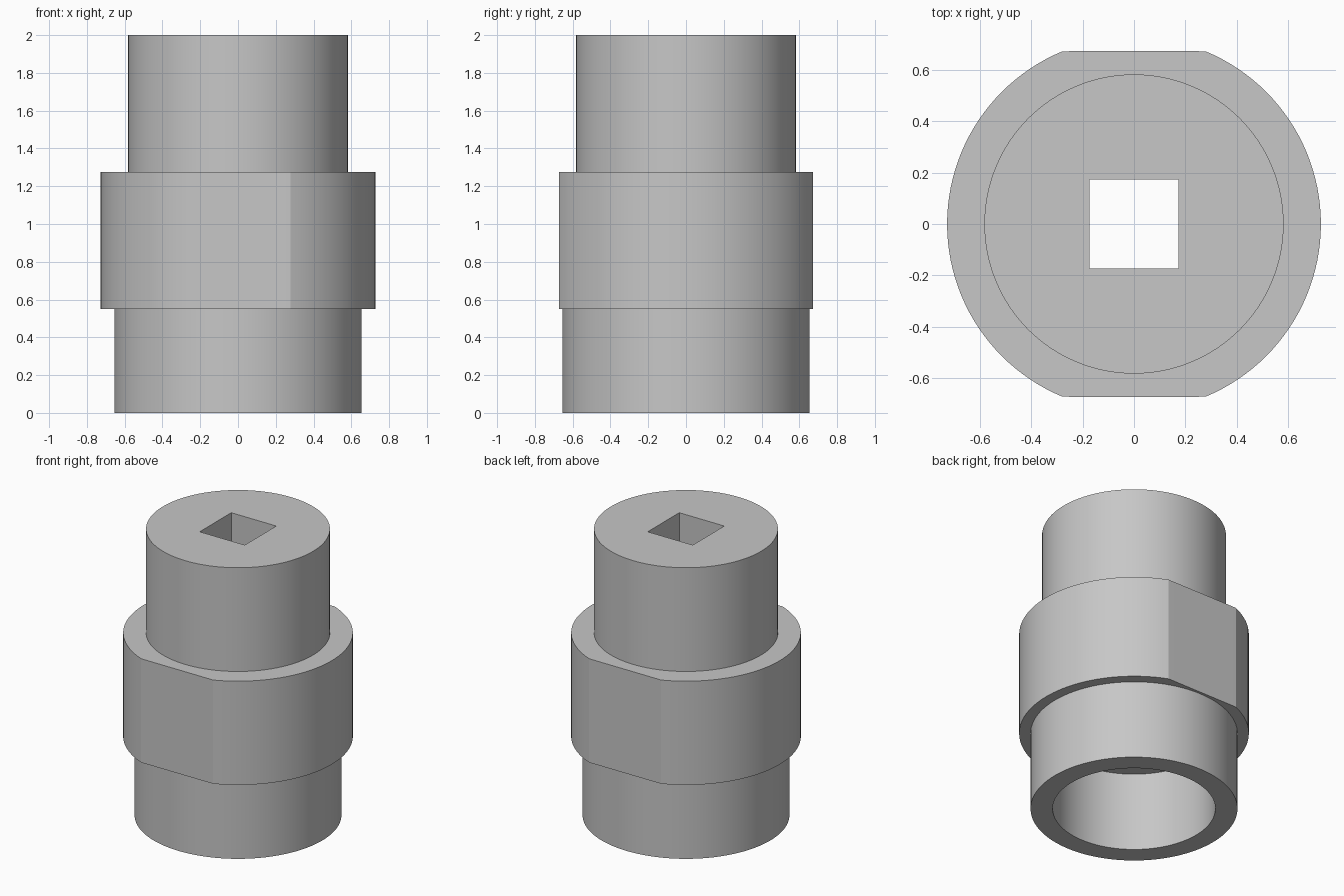
import bpy
import bmesh
from math import cos, sin, pi, radians

if "Cube" in bpy.data.objects:
    bpy.data.objects.remove(bpy.data.objects["Cube"], do_unlink=True)

SIDES = 128          # divisible by 8, so the square section gets true corners
FLAT_Y = 0.672       # distance of the wrench flats from the axis


def round_section(radius, flat=None):
    """Circle, optionally cut by two flats facing front and back."""
    limit = flat or radius
    for i in range(SIDES):
        a = 2 * pi * i / SIDES
        yield radius * cos(a), max(-limit, min(limit, radius * sin(a)))


def square_section(half):
    for i in range(SIDES):
        a = 2 * pi * i / SIDES
        scale = half / max(abs(cos(a)), abs(sin(a)))
        yield scale * cos(a), scale * sin(a)


def loft_closed(name, sections, material):
    """Skin a loop of cross-sections that ends where it began."""
    bm = bmesh.new()
    rings = [[bm.verts.new((x, y, z)) for x, y in pts] for pts, z in sections]
    for r, ring in enumerate(rings):
        nxt = rings[(r + 1) % len(rings)]
        for i in range(SIDES):
            j = (i + 1) % SIDES
            bm.faces.new((ring[i], ring[j], nxt[j], nxt[i]))
    bmesh.ops.recalc_face_normals(bm, faces=bm.faces)
    mesh = bpy.data.meshes.new(name)
    bm.to_mesh(mesh)
    bm.free()
    mesh.materials.append(material)
    obj = bpy.data.objects.new(name, mesh)
    bpy.context.collection.objects.link(obj)
    return obj


# Plain grey metal
grey = bpy.data.materials.new("grey_metal")
grey.use_nodes = True
colour = (0.57, 0.57, 0.57, 1)
grey.diffuse_color = colour
grey.node_tree.nodes["Principled BSDF"].inputs["Base Color"].default_value = colour

# Stepped body: outside from bottom to top, then down the square hole and bore
BASE_TOP, COLLAR_TOP, TOP = 0.55, 1.275, 2.0
body = loft_closed("stepped_socket_body", [
    (round_section(0.655), 0),
    (round_section(0.655), BASE_TOP),
    (round_section(0.727, FLAT_Y), BASE_TOP),
    (round_section(0.727, FLAT_Y), COLLAR_TOP),
    (round_section(0.582), COLLAR_TOP),
    (round_section(0.582), TOP),
    (square_section(0.174), TOP),
    (square_section(0.174), BASE_TOP),
    (round_section(0.515), BASE_TOP),
    (round_section(0.515), 0),
], grey)

# Smooth round walls, crisp rims and flats
bpy.ops.object.select_all(action="DESELECT")
body.select_set(True)
bpy.context.view_layer.objects.active = body
bpy.ops.object.shade_smooth_by_angle(angle=radians(15))
